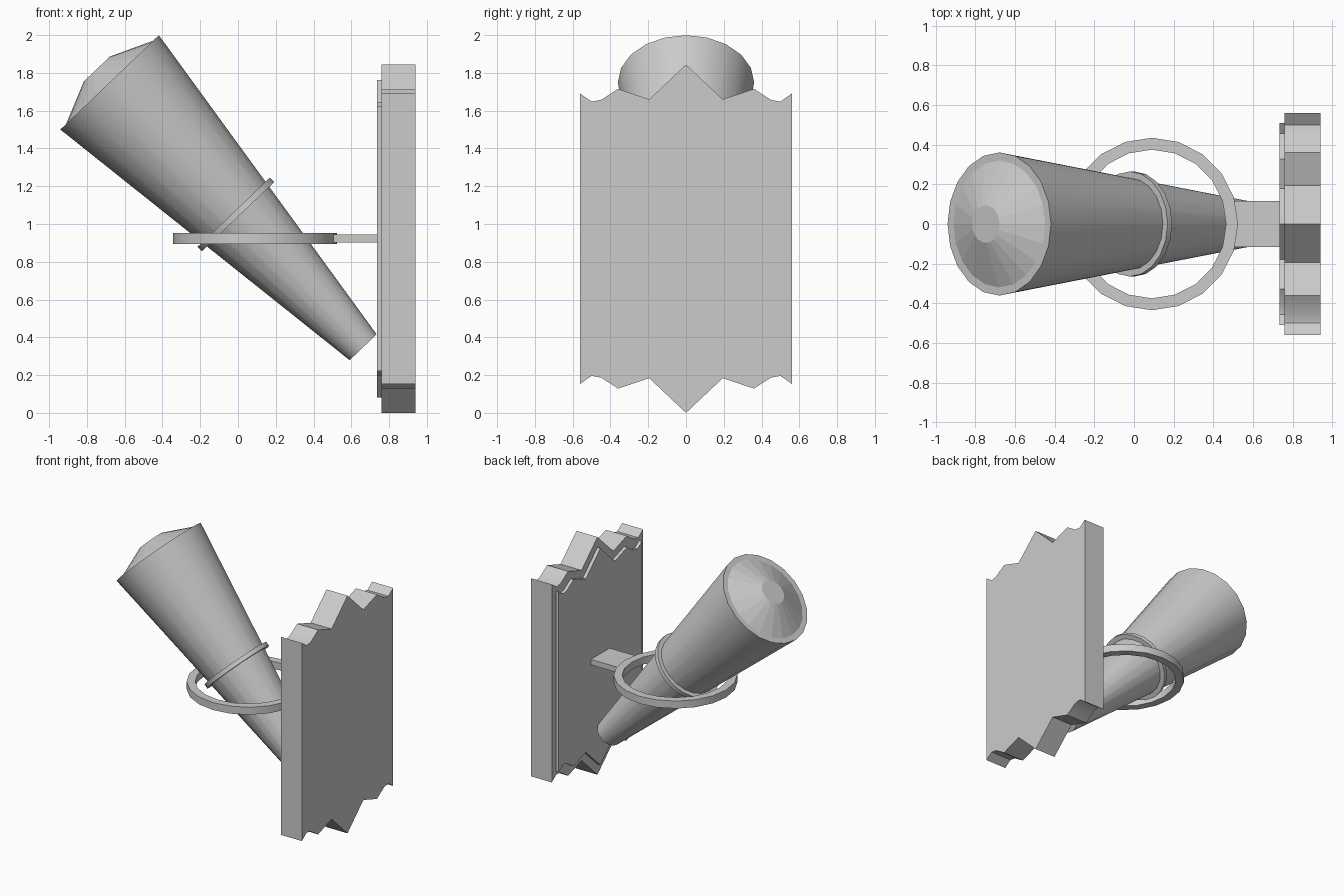
import bpy, bmesh, math
from mathutils import Matrix, Vector

if "Cube" in bpy.data.objects:
    bpy.data.objects.remove(bpy.data.objects["Cube"])

SIDES = 20


def finish(bm, name, smooth=True):
    bmesh.ops.remove_doubles(bm, verts=bm.verts, dist=1e-5)
    bmesh.ops.recalc_face_normals(bm, faces=bm.faces)
    me = bpy.data.meshes.new(name)
    bm.to_mesh(me)
    bm.free()
    ob = bpy.data.objects.new(name, me)
    bpy.context.collection.objects.link(ob)
    if smooth:
        bpy.ops.object.select_all(action='DESELECT')
        ob.select_set(True)
        bpy.context.view_layer.objects.active = ob
        bpy.ops.object.shade_smooth_by_angle(angle=math.radians(30))
    return ob


def lathe(name, profile, matrix, closed=False, smooth=True):
    """Turn (radius, height) points round the local z axis."""
    bm = bmesh.new()
    rings = [[bm.verts.new(matrix @ Vector((r * math.cos(a), r * math.sin(a), h)))
              for a in (2 * math.pi * i / SIDES for i in range(SIDES))]
             for r, h in profile]
    pairs = list(zip(rings, rings[1:]))
    if closed:
        pairs.append((rings[-1], rings[0]))
    else:
        bm.faces.new(rings[0])
        bm.faces.new(rings[-1])
    for a, b in pairs:
        for i in range(SIDES):
            j = (i + 1) % SIDES
            bm.faces.new((a[i], a[j], b[j], b[i]))
    return finish(bm, name, smooth)


def plate(name, outline, x0, x1):
    """Extrude a (y, z) outline along x."""
    bm = bmesh.new()
    face = bm.faces.new([bm.verts.new((x0, y, z)) for y, z in outline])
    ext = bmesh.ops.extrude_face_region(bm, geom=[face])['geom']
    bmesh.ops.translate(bm, vec=(x1 - x0, 0, 0),
                        verts=[v for v in ext if isinstance(v, bmesh.types.BMVert)])
    return finish(bm, name)


# Wall plate outline: one quarter, mirrored in y and then in z
MID = 0.922
quarter = [(0, 1.844), (0.195, 1.66), (0.36, 1.715), (0.45, 1.657), (0.5, 1.648), (0.56, 1.69)]
top = [(-y, z) for y, z in reversed(quarter[1:])] + quarter
outline = top + [(y, 2 * MID - z) for y, z in reversed(top)]
plate("wall_plate", outline, 0.76, 0.94)

# Smaller raised panel in front of it
S = 0.912
plate("raised_panel", [(y * S, MID + (z - MID) * S) for y, z in outline], 0.735, 0.77)

# Arm and horizontal holding ring
plate("support_arm", [(-0.115, 0.903), (0.115, 0.903), (0.115, 0.945), (-0.115, 0.945)], 0.48, 0.75)
lathe("holding_ring", [(0.375, -0.029), (0.435, -0.029), (0.435, 0.029), (0.375, 0.029)],
      Matrix.Translation((0.09, 0, 0.924)), closed=True)

# Tilted torch body, collar and domed cap
tilt = (Matrix.Translation((0.6625, 0, 0.3475))
        @ Matrix.Rotation(-math.atan2(1.3425, 1.4025), 4, 'Y'))
LEN = 1.941
lathe("torch_body", [(0.099, 0), (0.361, LEN)], tilt)
lathe("torch_collar", [(0.22, 0.957), (0.265, 0.957), (0.265, 0.99), (0.22, 0.99)],
      tilt, closed=True)
lathe("torch_cap", [(0.32, LEN - 0.01), (0.32, LEN), (0.095, LEN + 0.098)],
      tilt, smooth=False)
